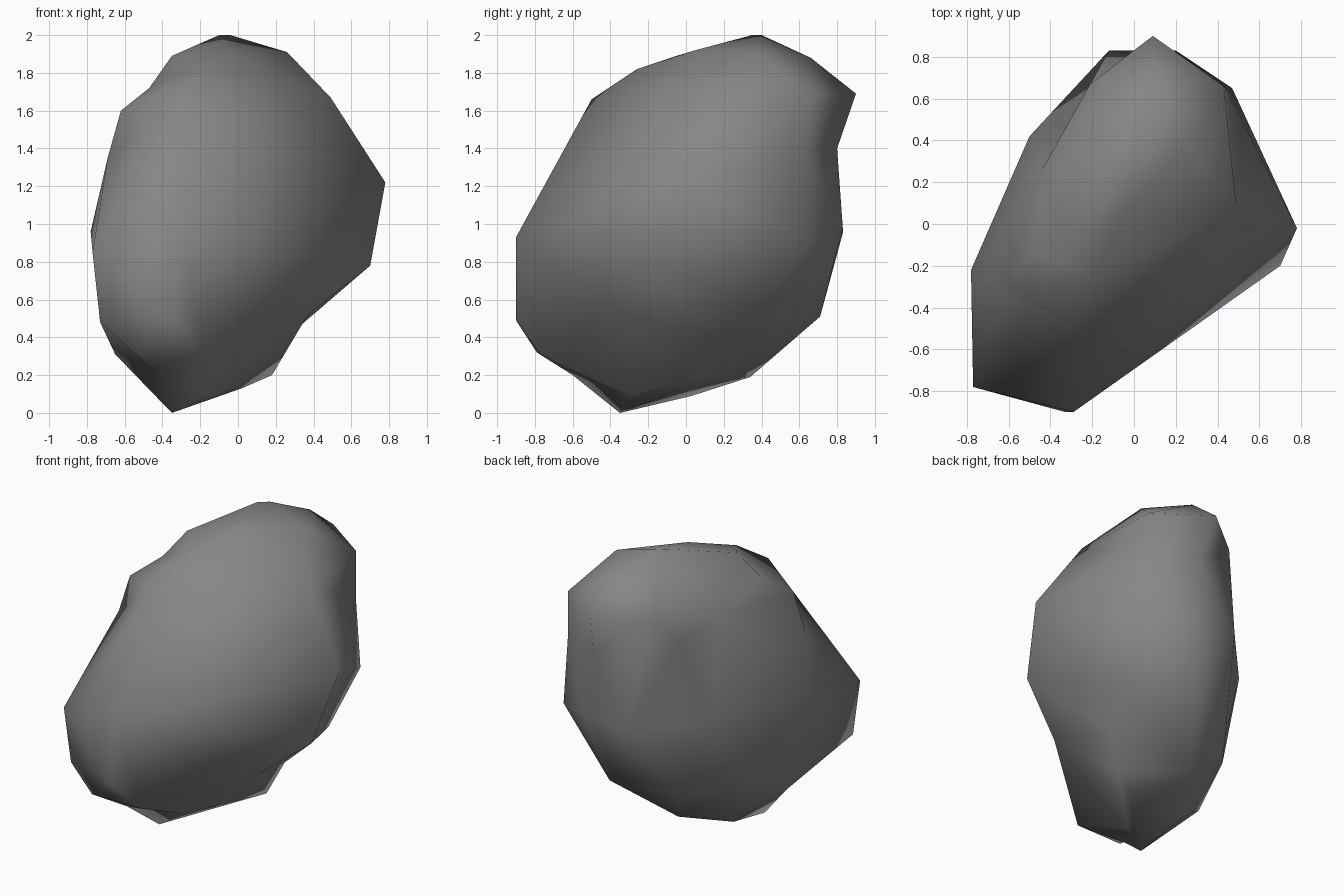
import bpy, bmesh
from mathutils import Vector

# Corner points of the boulder, ordered from base to crown
POINTS = [
    (-.35, -.35, 0), (-.38, .03, .09), (-.21, -.30, .09), (.02, -.02, .13),
    (.18, .05, .20), (-.18, .34, .19), (-.42, -.60, .20),
    (-.65, -.15, .31), (-.19, -.77, .31), (-.55, -.79, .32),
    (-.33, -.90, .49), (-.73, -.76, .48), (.37, -.33, .52), (.08, .71, .51),
    (-.55, .20, .46), (-.32, .50, .43), (.39, .42, .57), (.27, .12, .41),
    (.70, -.20, .78), (-.78, -.22, .96), (-.77, -.78, .85), (-.29, -.90, .93),
    (-.50, .42, .95), (-.12, .83, .95), (.20, .83, .98), (.47, .65, .91),
    (.78, -.02, 1.22), (.14, .80, 1.40), (.45, .63, 1.38),
    (-.69, -.30, 1.35), (-.30, .49, 1.47), (-.62, -.28, 1.60),
    (-.27, -.50, 1.66), (.49, .08, 1.67), (.09, .90, 1.69), (-.21, .67, 1.66),
    (.43, .66, 1.69), (-.44, .26, 1.60),
    (-.47, -.14, 1.72), (-.20, -.26, 1.82), (-.35, -.05, 1.89), (.08, .66, 1.88),
    (.26, .38, 1.91), (-.05, .05, 1.92), (-.10, .35, 2.0), (-.04, .40, 2.0),
]

CENTRE = Vector((-.03, -.02, 1.0))
THIN = Vector((.7071, -.7071, 0))


def inflate(p):
    """Push a point onto a sphere so that hollows also lie on the hull."""
    v = Vector(p) - CENTRE
    v += THIN * v.dot(THIN) * 0.5
    return CENTRE + v / v.length ** 0.98


# Skin the inflated points, then move each corner back to its real place
bm = bmesh.new()
home = {}
for p in POINTS:
    home[bm.verts.new(inflate(p))] = p
bmesh.ops.convex_hull(bm, input=bm.verts[:])
for v in [v for v in bm.verts if not v.link_faces]:
    home.pop(v)
    bm.verts.remove(v)
for v, p in home.items():
    v.co = p
bmesh.ops.recalc_face_normals(bm, faces=bm.faces[:])
for f in bm.faces:
    f.smooth = True

mesh = bpy.data.meshes.new("boulder")
bm.to_mesh(mesh)
bm.free()
boulder = bpy.data.objects.new("boulder", mesh)
bpy.context.collection.objects.link(boulder)

# Dark stone colour
stone = bpy.data.materials.new("stone")
stone.diffuse_color = (.24, .24, .24, 1)
mesh.materials.append(stone)
